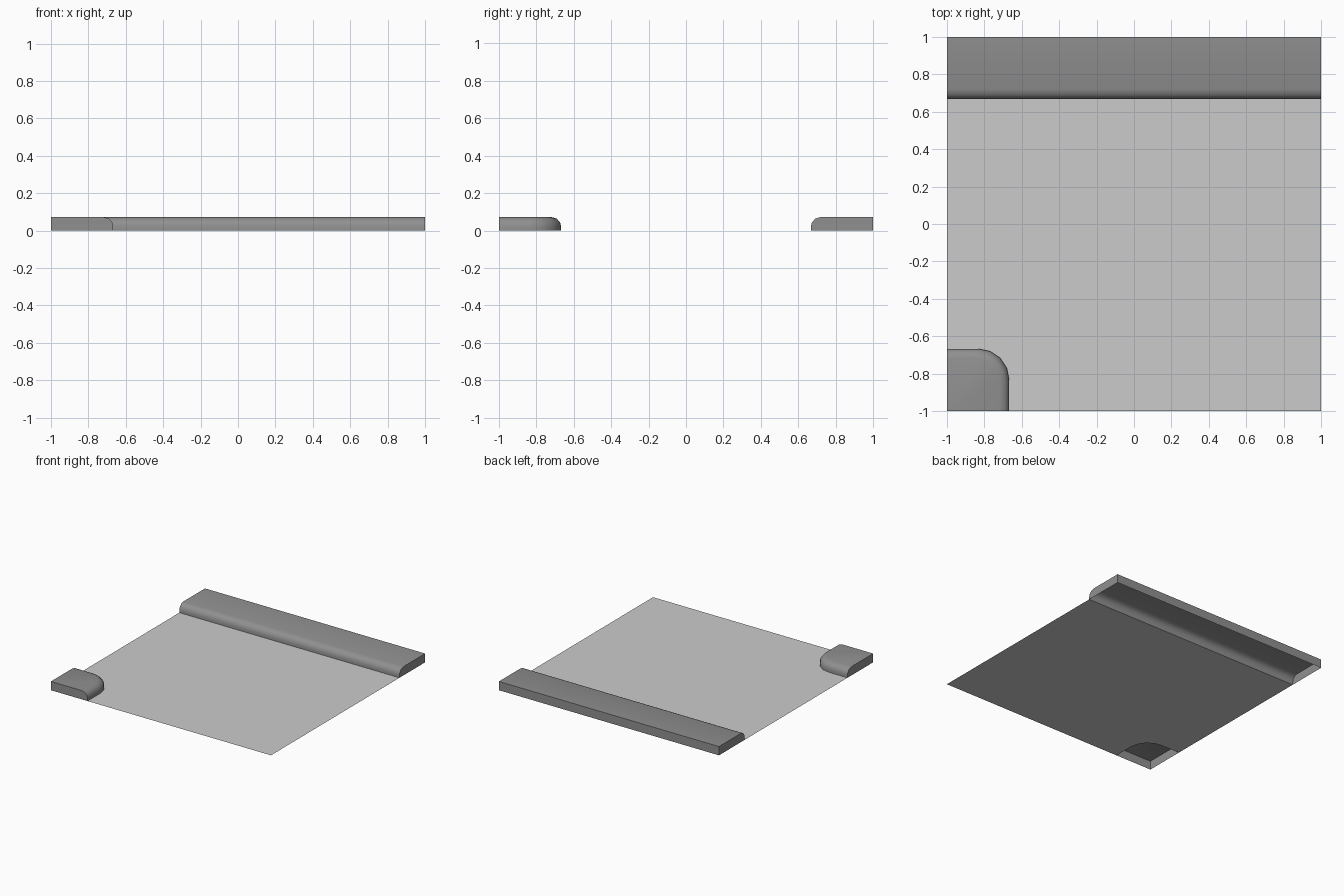
import bpy, bmesh, math

if "Cube" in bpy.data.objects:
    bpy.data.objects.remove(bpy.data.objects["Cube"])

H = 0.072          # kerb height
EDGE = 0.667       # distance of the kerb lines from the centre
R = 0.167          # plan radius of the corner kerb
# kerb section: (inset from the kerb line, height)
PROFILE = [(0, 0), (0, 0.022), (0.006, 0.045), (0.024, 0.064), (0.052, H)]


def finish(name, bm, grey):
    bmesh.ops.remove_doubles(bm, verts=bm.verts, dist=1e-5)
    bm.normal_update()
    mesh = bpy.data.meshes.new(name)
    bm.to_mesh(mesh)
    bm.free()
    obj = bpy.data.objects.new(name, mesh)
    bpy.context.collection.objects.link(obj)
    mat = bpy.data.materials.new(name + "_grey")
    mat.diffuse_color = (grey, grey, grey, 1)
    mat.use_nodes = True
    mat.node_tree.nodes["Principled BSDF"].inputs["Base Color"].default_value = mat.diffuse_color
    mesh.materials.append(mat)
    bpy.ops.object.select_all(action='DESELECT')
    obj.select_set(True)
    bpy.context.view_layer.objects.active = obj
    bpy.ops.object.shade_smooth_by_angle(angle=math.radians(40))
    return obj


def pavement(name, path, back):
    """Sweep the kerb section along path (x, y, inward x, inward y);
    close with a flat top and outer walls, open underneath."""
    bm = bmesh.new()
    cols = [[bm.verts.new((x + nx * d, y + ny * d, z)) for d, z in PROFILE]
            for x, y, nx, ny in path]
    rear = [[bm.verts.new((x, y, z)) for z in (0, H)] for x, y in back]
    for a, b in zip(cols, cols[1:]):
        for i in range(len(PROFILE) - 1):
            bm.faces.new((a[i], b[i], b[i + 1], a[i + 1]))
    bm.faces.new([c[-1] for c in cols] + [r[1] for r in rear])
    bm.faces.new([rear[0][0], rear[0][1]] + cols[-1][::-1])
    bm.faces.new(cols[0] + [rear[-1][1], rear[-1][0]])
    for a, b in zip(rear, rear[1:]):
        bm.faces.new((a[0], b[0], b[1], a[1]))
    bmesh.ops.recalc_face_normals(bm, faces=bm.faces)
    top = max(bm.faces, key=lambda f: f.calc_center_median().z)
    if top.normal.z < 0:
        bmesh.ops.reverse_faces(bm, faces=bm.faces)
    return finish(name, bm, 0.28)


# Straight pavement along the back
pavement("back_pavement", [(-1, EDGE, 0, 1), (1, EDGE, 0, 1)], [(1, 1), (-1, 1)])

# Rounded corner pavement at front left
c = -EDGE - R
arc = []
for i in range(5):
    t = math.radians(90 - 22.5 * i)
    arc.append((c + R * math.cos(t), c + R * math.sin(t), -math.cos(t), -math.sin(t)))
corner = [(-1, -EDGE, 0, -1)] + arc + [(-EDGE, -1, -1, 0)]
pavement("corner_pavement", corner, [(-1, -1)])

# Flat road surface between the kerbs
bm = bmesh.new()
outline = [p[:2] for p in corner] + [(1, -1), (1, EDGE), (-1, EDGE)]
road = bm.faces.new([bm.verts.new((x, y, 0)) for x, y in outline])
road.normal_update()
if road.normal.z < 0:
    road.normal_flip()
bmesh.ops.triangulate(bm, faces=bm.faces)
finish("road", bm, 0.8)
